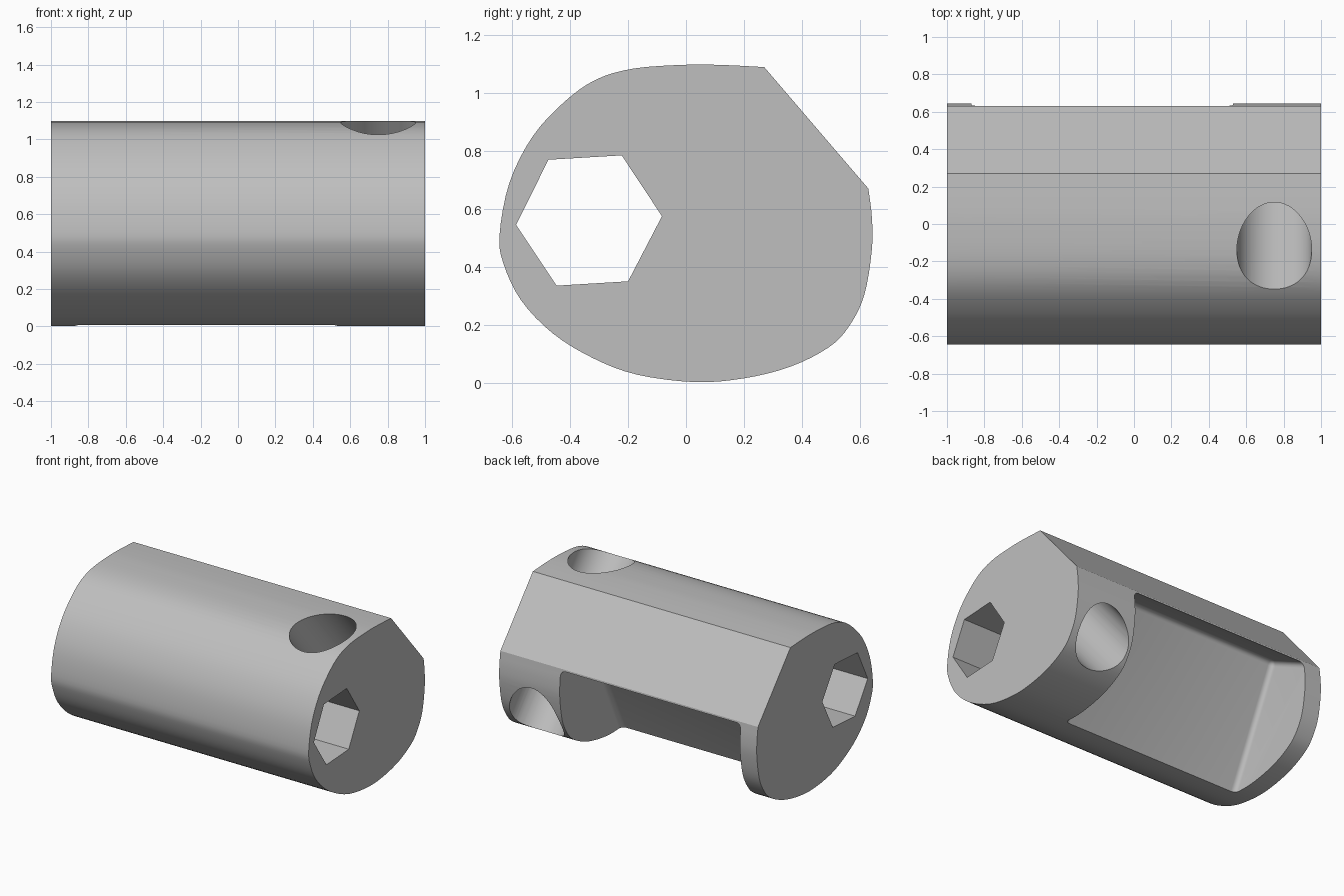
import bpy, bmesh, math
from mathutils import Vector, Matrix

cube = bpy.data.objects.get("Cube")
if cube:
    bpy.data.objects.remove(cube, do_unlink=True)

grey = bpy.data.materials.new("plain_grey")
grey.use_nodes = True
grey.diffuse_color = (0.52, 0.52, 0.52, 1)
grey.node_tree.nodes["Principled BSDF"].inputs["Base Color"].default_value = grey.diffuse_color


def make_object(name, bm):
    bmesh.ops.recalc_face_normals(bm, faces=bm.faces)
    mesh = bpy.data.meshes.new(name)
    bm.to_mesh(mesh)
    bm.free()
    mesh.materials.append(grey)
    obj = bpy.data.objects.new(name, mesh)
    bpy.context.collection.objects.link(obj)
    return obj


def prism(name, outline, half_length):
    """Extrude a (y, z) outline along x."""
    bm = bmesh.new()
    face = bm.faces.new([bm.verts.new((-half_length, y, z)) for y, z in outline])
    ext = bmesh.ops.extrude_face_region(bm, geom=[face])["geom"]
    moved = [v for v in ext if isinstance(v, bmesh.types.BMVert)]
    bmesh.ops.translate(bm, verts=moved, vec=(2 * half_length, 0, 0))
    return make_object(name, bm)


def smooth_path(points, steps=4):
    """Open Catmull-Rom curve through the points."""
    pts = [Vector(p) for p in points]
    pts = [2 * pts[0] - pts[1]] + pts + [2 * pts[-1] - pts[-2]]
    out = []
    for a, b, c, d in zip(pts, pts[1:], pts[2:], pts[3:]):
        for i in range(steps):
            t = i / steps
            out.append(0.5 * (2 * b + (c - a) * t + (2 * a - 5 * b + 4 * c - d) * t**2
                              + (3 * b - a - 3 * c + d) * t**3))
    return out + [pts[-2]]


# Body: rounded section, closed by one flat between the path's ends
section = [(0.63, 0.67), (0.642, 0.57), (0.642, 0.46), (0.615, 0.3), (0.56, 0.19),
           (0.49, 0.12), (0.36, 0.055), (0.2, 0.015), (0.03, 0.002), (-0.17, 0.028),
           (-0.32, 0.084), (-0.46, 0.17), (-0.57, 0.285), (-0.63, 0.41), (-0.644, 0.51),
           (-0.61, 0.69), (-0.53, 0.85), (-0.42, 0.97), (-0.31, 1.047), (-0.18, 1.085),
           (0, 1.098), (0.13, 1.097), (0.27, 1.09)]
body = prism("body", smooth_path(section), 1)

# Hexagonal bore along the whole length
hexagon = [(-0.475, 0.77), (-0.222, 0.785), (-0.083, 0.575),
           (-0.2, 0.35), (-0.447, 0.335), (-0.587, 0.545)]
hex_cutter = prism("hex_bore_cutter", hexagon, 1.2)

# Round cross hole, parallel to the flat
bm = bmesh.new()
bmesh.ops.create_cone(bm, cap_ends=True, segments=64, radius1=0.2, radius2=0.2, depth=2,
                      matrix=Matrix.Translation((0.75, 0.23, 0.656))
                      @ Matrix.Rotation(math.radians(40.5), 4, 'X'))
hole_cutter = make_object("cross_hole_cutter", bm)

# Pocket in the lower back, with rounded inner edges
bm = bmesh.new()
bmesh.ops.create_cube(bm, size=1, matrix=Matrix.Translation((-0.17, -0.75, -0.6))
                      @ Matrix.Diagonal((1.4, 1.5, 1.2, 1)))
bmesh.ops.bevel(bm, geom=bm.edges[:], offset=0.035, segments=5, profile=0.5,
                affect='EDGES')
bmesh.ops.transform(bm, verts=bm.verts, matrix=Matrix.Translation((0, 0.335, 0.8))
                    @ Matrix.Rotation(math.radians(64.4), 4, 'X'))
pocket_cutter = make_object("pocket_cutter", bm)

# Cut the body, then drop the cutters
bpy.ops.object.select_all(action='DESELECT')
bpy.context.view_layer.objects.active = body
body.select_set(True)
for cutter in (hex_cutter, hole_cutter, pocket_cutter):
    cutter.hide_render = True
    mod = body.modifiers.new(cutter.name, 'BOOLEAN')
    mod.operation = 'DIFFERENCE'
    mod.solver = 'EXACT'
    mod.object = cutter
    bpy.ops.object.modifier_apply(modifier=mod.name)
    bpy.data.objects.remove(cutter, do_unlink=True)

bpy.ops.object.shade_smooth_by_angle(angle=math.radians(28))
